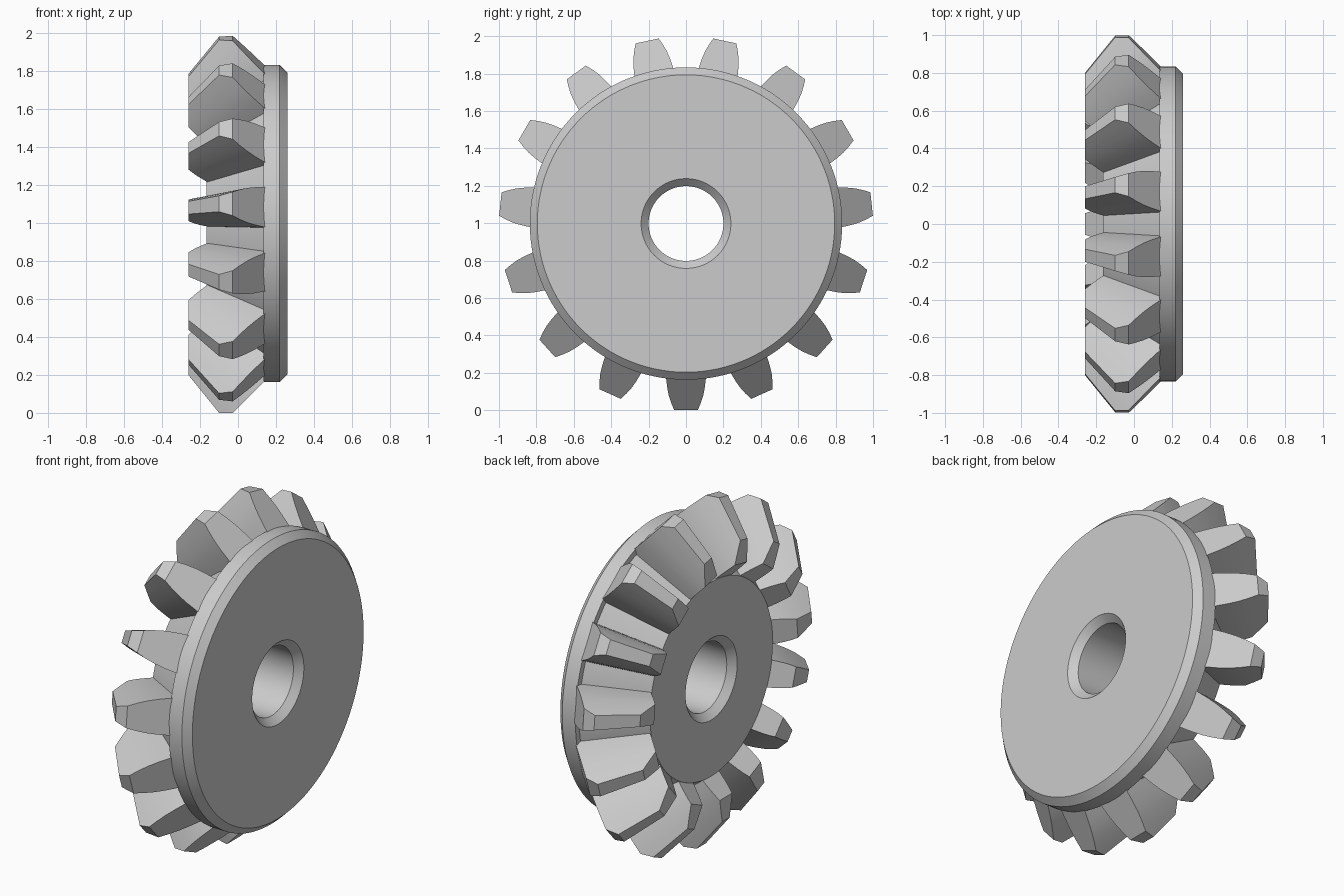
import bpy
import bmesh
from math import sin, cos, pi, radians
from mathutils import Matrix, Vector

cube = bpy.data.objects.get("Cube")
if cube:
    bpy.data.objects.remove(cube, do_unlink=True)

TEETH = 15
SEGMENTS = 120
TIP = 0.998            # distance from the axis to the flat tooth tips
TOE_X = -0.26          # plane that trims the small ends of the teeth
APEX = Vector((-0.909, 0, 0))
TOE_SCALE = 0.70       # small end relative to the large end

steel = bpy.data.materials.new("light_grey_steel")
steel.use_nodes = True
COLOUR = (0.6, 0.6, 0.6, 1)
steel.diffuse_color = COLOUR
steel.node_tree.nodes["Principled BSDF"].inputs["Base Color"].default_value = COLOUR


def finish(bm, name):
    """Turn a bmesh into a smooth-shaded object standing on the ground."""
    bmesh.ops.recalc_face_normals(bm, faces=bm.faces[:])
    mesh = bpy.data.meshes.new(name)
    bm.to_mesh(mesh)
    bm.free()
    mesh.materials.append(steel)
    obj = bpy.data.objects.new(name, mesh)
    bpy.context.collection.objects.link(obj)
    obj.location.z = TIP
    bpy.ops.object.select_all(action='DESELECT')
    obj.select_set(True)
    bpy.context.view_layer.objects.active = obj
    bpy.ops.object.shade_smooth_by_angle(angle=radians(25))
    return obj


def lathe(profile, name):
    """Revolve a closed (x, radius) profile around the x axis."""
    bm = bmesh.new()
    rings = []
    for i in range(SEGMENTS):
        a = 2 * pi * i / SEGMENTS
        rings.append([bm.verts.new((x, r * cos(a), r * sin(a))) for x, r in profile])
    n = len(profile)
    for i, ring in enumerate(rings):
        nxt = rings[(i + 1) % SEGMENTS]
        for j in range(n):
            k = (j + 1) % n
            bm.faces.new((ring[j], ring[k], nxt[k], nxt[j]))
    return finish(bm, name)


# Body: backing disc, root cone and chamfered bore
lathe([(-0.165, 0.24), (-0.165, 0.57), (0.135, 0.80), (0.135, 0.835),
       (0.22, 0.835), (0.26, 0.795), (0.26, 0.24), (0.22, 0.20),
       (-0.125, 0.20)], "gear_body")


def trim(bm, point, normal):
    """Cut away everything beyond a plane and close the cut."""
    geom = bm.verts[:] + bm.edges[:] + bm.faces[:]
    cut = bmesh.ops.bisect_plane(bm, geom=geom, plane_co=point,
                                 plane_no=normal, clear_outer=True)
    edges = [e for e in cut["geom_cut"] if isinstance(e, bmesh.types.BMEdge)]
    bmesh.ops.holes_fill(bm, edges=edges, sides=0)


# One tooth: curved flanks tapering towards the cone apex
flank = [(0.77, 0.109), (0.83, 0.106), (0.88, 0.100), (0.92, 0.092),
         (0.96, 0.079), (1.00, 0.062), (1.0376, 0.044)]
outline = [(r, w) for r, w in flank] + [(r, -w) for r, w in reversed(flank)]
tooth = bmesh.new()
heel_points = [Vector((0.97 - r, w, r)) for r, w in outline]
heel = [tooth.verts.new(p) for p in heel_points]
toe = [tooth.verts.new(APEX + (p - APEX) * TOE_SCALE) for p in heel_points]
tooth.faces.new(heel)
tooth.faces.new(list(reversed(toe)))
for i in range(len(heel)):
    k = (i + 1) % len(heel)
    tooth.faces.new((heel[i], heel[k], toe[k], toe[i]))
trim(tooth, (0, 0, TIP), (0, 0, 1))
trim(tooth, (TOE_X, 0, 0), (-1, 0, 0))
tooth_mesh = bpy.data.meshes.new("tooth_pattern")
tooth.to_mesh(tooth_mesh)
tooth.free()

# Ring of teeth, starting with one pointing straight down
ring = bmesh.new()
for i in range(TEETH):
    first = len(ring.verts)
    ring.from_mesh(tooth_mesh)
    ring.verts.ensure_lookup_table()
    bmesh.ops.transform(ring, verts=ring.verts[first:],
                        matrix=Matrix.Rotation(pi + 2 * pi * i / TEETH, 4, 'X'))
bpy.data.meshes.remove(tooth_mesh)
finish(ring, "gear_teeth")
